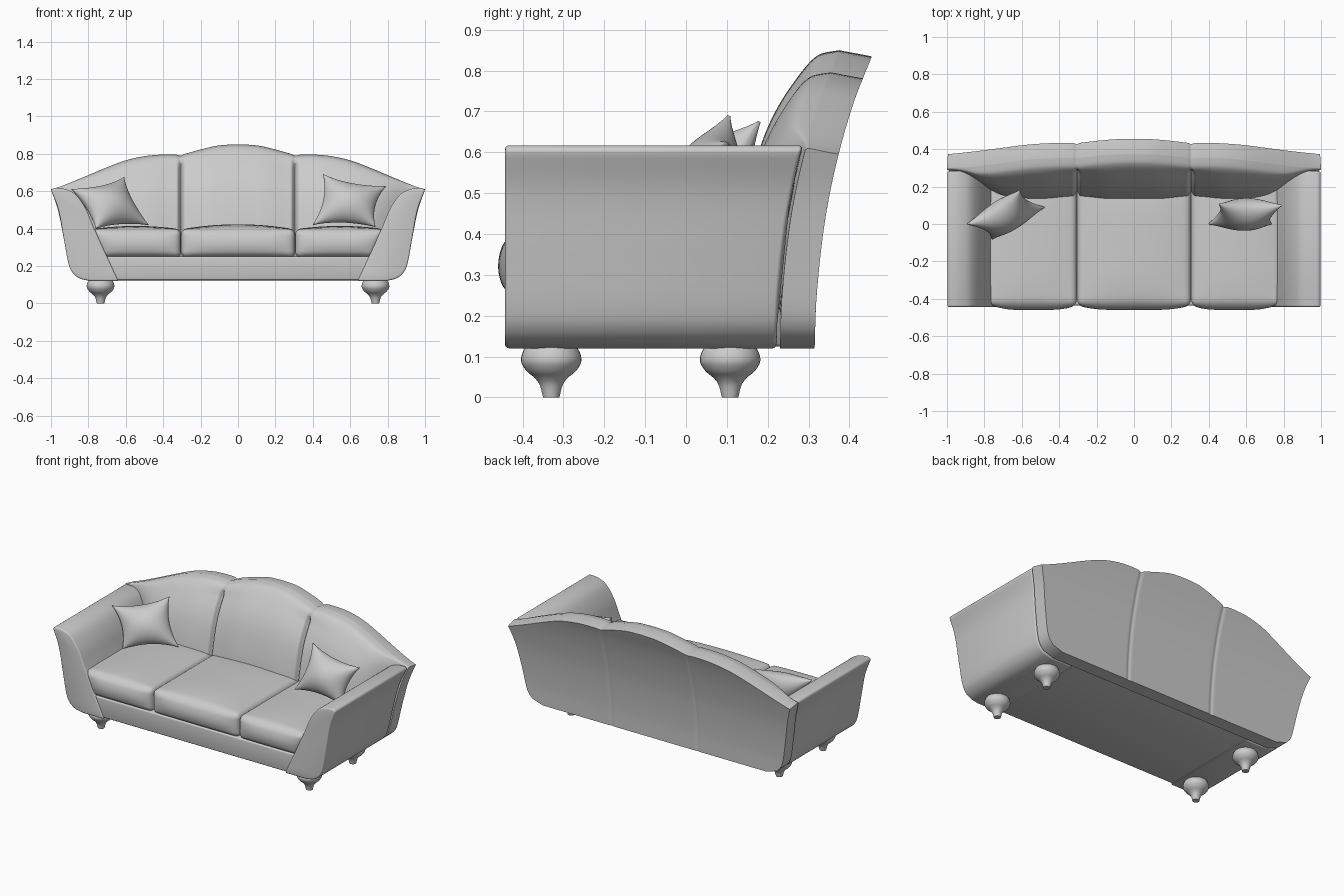
import bpy, bmesh, math
from mathutils import Vector

if "Cube" in bpy.data.objects:
    bpy.data.objects.remove(bpy.data.objects["Cube"])


def interp(tab, x):
    """Smooth curve through a small table of (x, y) points."""
    if x <= tab[0][0]:
        return tab[0][1]
    if x >= tab[-1][0]:
        return tab[-1][1]
    i = max(k for k in range(len(tab) - 1) if tab[k][0] <= x)
    slope = lambda a, b: (tab[b][1] - tab[a][1]) / (tab[b][0] - tab[a][0])
    last = len(tab) - 1
    m0 = slope(max(i - 1, 0), i + 1)
    m1 = slope(i, min(i + 2, last))
    h = tab[i + 1][0] - tab[i][0]
    t = (x - tab[i][0]) / h
    return ((2*t**3 - 3*t*t + 1) * tab[i][1] + (t**3 - 2*t*t + t) * h * m0
            + (3*t*t - 2*t**3) * tab[i + 1][1] + (t**3 - t*t) * h * m1)


def spline(pts, n=5):
    """Catmull-Rom polyline through 2D points."""
    p = [Vector(q) for q in pts]
    p = [2*p[0] - p[1]] + p + [2*p[-1] - p[-2]]
    out = []
    for a, b, c, d in zip(p, p[1:], p[2:], p[3:]):
        for k in range(n):
            t = k / n
            out.append(0.5 * (2*b + (c - a)*t + (2*a - 5*b + 4*c - d)*t*t
                              + (3*b - a - 3*c + d)*t**3))
    return out + [p[-2]]


def smooth(a, b, x):
    t = min(max((x - a) / (b - a), 0), 1)
    return t * t * (3 - 2*t)


def make(name, verts, faces, angle=40, bevel=0):
    me = bpy.data.meshes.new(name)
    me.from_pydata([tuple(v) for v in verts], [], faces)
    bm = bmesh.new()
    bm.from_mesh(me)
    bmesh.ops.recalc_face_normals(bm, faces=bm.faces)
    bm.to_mesh(me)
    bm.free()
    ob = bpy.data.objects.new(name, me)
    bpy.context.collection.objects.link(ob)
    bpy.ops.object.select_all(action='DESELECT')
    bpy.context.view_layer.objects.active = ob
    ob.select_set(True)
    if bevel:
        mod = ob.modifiers.new("soft_edges", 'BEVEL')
        mod.width, mod.segments = bevel, 3
        mod.limit_method, mod.angle_limit = 'ANGLE', math.radians(40)
        bpy.ops.object.modifier_apply(modifier=mod.name)
    bpy.ops.object.shade_smooth_by_angle(angle=math.radians(angle))
    return ob


def prism(name, profile, y0, y_back, bevel):
    n = len(profile)
    verts = [(x, y0, z) for x, z in profile] + [(x, y_back(z), z) for x, z in profile]
    faces = [(i, (i + 1) % n, n + (i + 1) % n, n + i) for i in range(n)]
    faces += [tuple(range(n)), tuple(range(n, 2*n))]
    return make(name, verts, faces, bevel=bevel)


# Leaning rear surface, scalloped top line and flared side outline
REAR = [(.12, .315), (.25, .32), (.43, .34), (.58, .37), (.72, .41), (.835, .455), (.86, .464)]
TOP = [(0, .85), (.1, .845), (.2, .823), (.29, .797), (.305, .79), (.33, .795), (.42, .795),
       (.5, .787), (.6, .765), (.7, .728), (.85, .665), (.95, .625), (1, .61)]
SIDE = [(.12, .79), (.13, .84), (.16, .88), (.2, .902), (.35, .932), (.5, .963), (.61, 1)]
CROWN = [(0, .085), (.005, .115), (.01, .13), (.03, .147), (.07, .163), (.15, .186),
         (.23, .198), (.4, .205)]
DEPTH = [(0, .27), (.6, .25), (.72, .2), (.8, .158), (.9, .105), (.96, .088), (1, .085)]
rear = lambda z: interp(REAR, z)

# Backrest: three upholstered lobes in one flared shell
us = {round(i * .025, 4) for i in range(41)} | {round(.305 + k * .005, 4) for k in range(-8, 9)}
us = sorted(us | {-u for u in us})
ROWS = 40
verts, faces = [], []
for u in us:
    a = abs(u)
    top = interp(TOP, a)
    groove = math.exp(-((a - .305) / .011) ** 2)
    pillow = .016 * smooth(.12, .3, a) * smooth(.5, .31, a)
    for side in (0, 1):
        for j in range(ROWS):
            z = .12 + (top - .12) * (1 - (j / (ROWS - 1)) ** 2)
            if side == 0:                       # rear skin
                z = .12 + (z - .12) * (top - .135) / (top - .12)
                y = rear(z) - .004 * groove
            else:                               # padded front
                th = (interp(CROWN, top - z) ** -8 + interp(DEPTH, a) ** -8) ** -.125
                th -= (.03 * groove + pillow) * smooth(0, .08, top - z)
                th = .085 + (th - .085) * smooth(.2, .35, z) if z < .35 else th
                y = rear(z) - th
            x = u * (1 + (interp(SIDE, z) - 1) * smooth(.4, .95, a))
            verts.append((x, y, z))
R2 = 2 * ROWS
for c in range(len(us) - 1):
    p, q = c * R2, (c + 1) * R2
    for j in range(ROWS - 1):
        for s in (0, ROWS):
            faces.append((p + s + j, p + s + j + 1, q + s + j + 1, q + s + j))
    for j in (0, ROWS - 1):
        faces.append((p + j, p + ROWS + j, q + ROWS + j, q + j))
for p in (0, (len(us) - 1) * R2):
    for j in range(ROWS - 1):
        faces.append((p + j, p + j + 1, p + ROWS + j + 1, p + ROWS + j))
make("backrest", verts, faces, angle=50)

# Flared arms
outer = spline([(.79, .12), (.845, .133), (.885, .165), (.908, .22), (.932, .35), (.96, .5), (1, .606)])
inner = spline([(.985, .617), (.93, .613), (.87, .585), (.815, .51), (.77, .405), (.70, .25), (.64, .12)])
arm = [tuple(v) for v in outer + inner]
for s, label in ((-1, "left"), (1, "right")):
    prism(label + "_arm", [(s * x, z) for x, z in arm], -.443, lambda z: rear(z) - .094, .009)

# Seat base rail
prism("seat_base", [(-.66, .125), (.66, .125), (.72, .25), (-.72, .25)], -.435, lambda z: .24, .008)


def cushion(name, x0, x1, flare, crown):
    """Rounded box with a domed top and bulging front; flare leans its outer side."""
    y0, y1, z0, z1, r = -.434, .23, .246, .396, .03
    c = Vector(((x0 + x1) / 2, (y0 + y1) / 2, (z0 + z1) / 2))
    h = Vector(((x1 - x0) / 2, (y1 - y0) / 2, (z1 - z0) / 2))
    bm = bmesh.new()
    bmesh.ops.create_cube(bm, size=2)
    bmesh.ops.subdivide_edges(bm, edges=bm.edges[:], cuts=27, use_grid_fill=True)
    verts = []
    for v in bm.verts:
        n = v.co.copy()
        p = Vector([math.sin(n[i] * math.pi / 2) * h[i] for i in range(3)])
        q = Vector([max(-h[i] + r, min(h[i] - r, p[i])) for i in range(3)])
        d = p - q
        p = q + d.normalized() * r if d.length > 1e-6 else p
        nx, ny, nz = p.x / h.x, p.y / h.y, p.z / h.z
        if nz > 0:
            p.z += crown * nz * (1 - nx**2) * (1 - .8 * ny**4)
        if ny < 0:
            p.y -= .026 * ny**4 * (1 - nx**4) * (1 - nz**2)
        w = p + c
        if flare * nx > 0:
            w.x += flare * abs(nx) * (w.z - z1) * .47
        verts.append(w)
    bm.verts.index_update()
    faces = [[v.index for v in f.verts] for f in bm.faces]
    bm.free()
    make(name, verts, faces, angle=60)


cushion("left_seat_cushion", -.785, -.306, -1, .018)
cushion("middle_seat_cushion", -.304, .304, 0, .027)
cushion("right_seat_cushion", .306, .785, 1, .018)


def throw_pillow(name, tl, tr, bl, br, n=28):
    """Pinched square pillow stretched between four corner points."""
    tl, tr, bl, br = map(Vector, (tl, tr, bl, br))
    normal = (br - tl).cross(tr - bl).normalized()
    verts, faces = [], []
    for s in (-1, 1):
        for i in range(n + 1):
            for j in range(n + 1):
                u = math.sin(math.pi * (i / n - .5))
                v = math.sin(math.pi * (j / n - .5))
                a = (1 + u * (1 - .17 * (1 - v*v))) / 2
                b = (1 + v * (1 - .17 * (1 - u*u))) / 2
                p = bl.lerp(br, a).lerp(tl.lerp(tr, a), b)
                verts.append(p + normal * s * (.004 + .08 * (max(0, (1 - u*u) * (1 - v*v))) ** .6))
    m = (n + 1) ** 2
    for i in range(n):
        for j in range(n):
            k = i * (n + 1) + j
            f = (k, k + 1, k + n + 2, k + n + 1)
            faces += [f, tuple(m + x for x in f)]
    for k in range(n):                          # stitched rim
        for a, b in ((k, k + 1), (n*(n+1) + k, n*(n+1) + k + 1),
                     (k*(n+1), (k+1)*(n+1)), (k*(n+1) + n, (k+1)*(n+1) + n)):
            faces.append((a, b, b + m, a + m))
    make(name, verts, faces, angle=50)


throw_pillow("left_throw_pillow", (-.89, 0, .61), (-.61, .18, .675), (-.76, -.08, .40), (-.48, .09, .42))
throw_pillow("right_throw_pillow", (.455, .105, .69), (.79, .10, .625), (.40, 0, .42), (.735, 0, .41))

# Turned feet
foot = spline([(.062, .125), (.072, .105), (.073, .085), (.06, .064), (.041, .048), (.028, .03), (.02, 0)], 4)
SEG = 32
for x in (-.735, .735):
    for y, label in ((-.33, "front"), (.108, "rear")):
        vs = [(x + r * math.cos(2*math.pi*k/SEG), y + r * math.sin(2*math.pi*k/SEG), z)
              for r, z in foot for k in range(SEG)]
        fs = [(i*SEG + k, i*SEG + (k+1) % SEG, (i+1)*SEG + (k+1) % SEG, (i+1)*SEG + k)
              for i in range(len(foot) - 1) for k in range(SEG)]
        fs += [tuple(range(SEG)), tuple(range(len(vs) - SEG, len(vs)))]
        make(label + ("_left_foot" if x < 0 else "_right_foot"), vs, fs)
